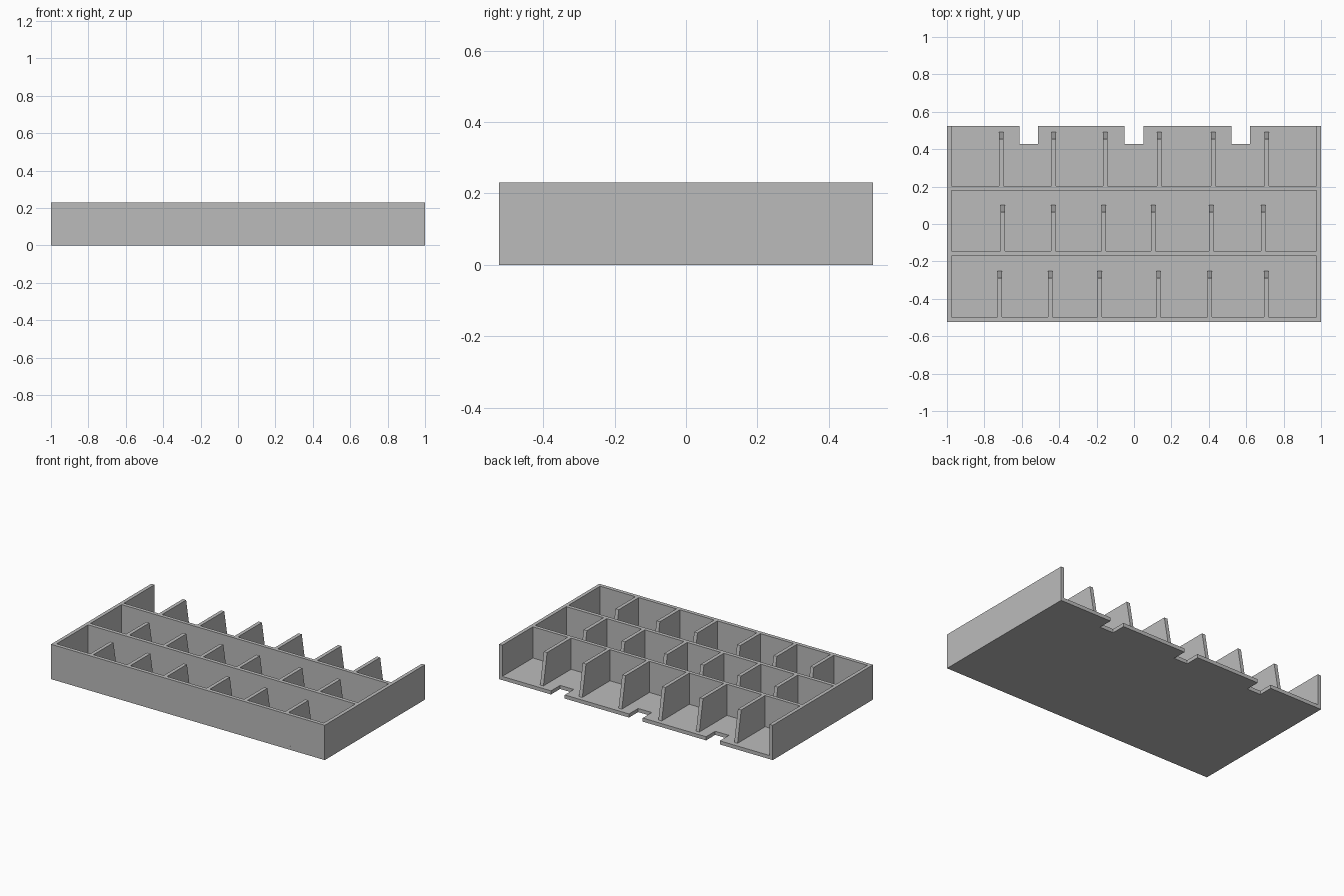
import bpy, bmesh

if "Cube" in bpy.data.objects:
    bpy.data.objects.remove(bpy.data.objects["Cube"])

# One plain grey plastic
grey = bpy.data.materials.new("light_grey")
grey.diffuse_color = (0.5, 0.5, 0.5, 1)
grey.use_nodes = True
grey.node_tree.nodes["Principled BSDF"].inputs["Base Color"].default_value = grey.diffuse_color

W, D, H, T = 1.0, 0.523, 0.23, 0.024   # half width, half depth, height, thickness


def prism(name, outline, offset):
    """Extrude a closed 3D outline by an offset vector."""
    bm = bmesh.new()
    face = bm.faces.new([bm.verts.new(p) for p in outline])
    ext = bmesh.ops.extrude_face_region(bm, geom=[face])
    moved = [v for v in ext["geom"] if isinstance(v, bmesh.types.BMVert)]
    bmesh.ops.translate(bm, verts=moved, vec=offset)
    bmesh.ops.recalc_face_normals(bm, faces=bm.faces)
    mesh = bpy.data.meshes.new(name)
    bm.to_mesh(mesh)
    bm.free()
    mesh.materials.append(grey)
    obj = bpy.data.objects.new(name, mesh)
    bpy.context.collection.objects.link(obj)
    return obj


def wall(name, x0, x1, y0, y1):
    """Upright wall standing on the floor."""
    prism(name, [(x0, y0, T), (x1, y0, T), (x1, y1, T), (x0, y1, T)], (0, 0, H - T))


# Floor with three square notches in the open back edge
outline = [(-W, -D, 0), (W, -D, 0), (W, D, 0)]
for cx in (0.57, 0.0, -0.563):
    a, b = cx + 0.05, cx - 0.05
    outline += [(a, D, 0), (a, 0.428, 0), (b, 0.428, 0), (b, D, 0)]
outline.append((-W, D, 0))
prism("floor", outline, (0, 0, T))

# Side walls, front wall and two long shelves
wall("left_wall", -W, -W + T, -D, D)
wall("right_wall", W - T, W, -D, D)
rows = [
    ("front", -D, -0.498, (-0.719, -0.449, -0.182, 0.131, 0.406, 0.706)),
    ("middle", -0.17, -0.145, (-0.703, -0.433, -0.163, 0.104, 0.414, 0.692)),
    ("back", 0.18, 0.204, (-0.709, -0.430, -0.155, 0.136, 0.425, 0.709)),
]
for row, y0, y1, xs in rows:
    wall(row + "_long_wall", -W + T, W - T, y0, y1)
    # Dividers with a sloping free end
    for i, x in enumerate(xs):
        side = [(x - T / 2, y1, T), (x - T / 2, y1 + 0.247, T),
                (x - T / 2, y1 + 0.208, H), (x - T / 2, y1, H)]
        if row == "back":
            side[1] = (x - T / 2, 0.492, T)
            side[2] = (x - T / 2, 0.454, H)
        prism(f"{row}_divider_{i + 1}", side, (T, 0, 0))
